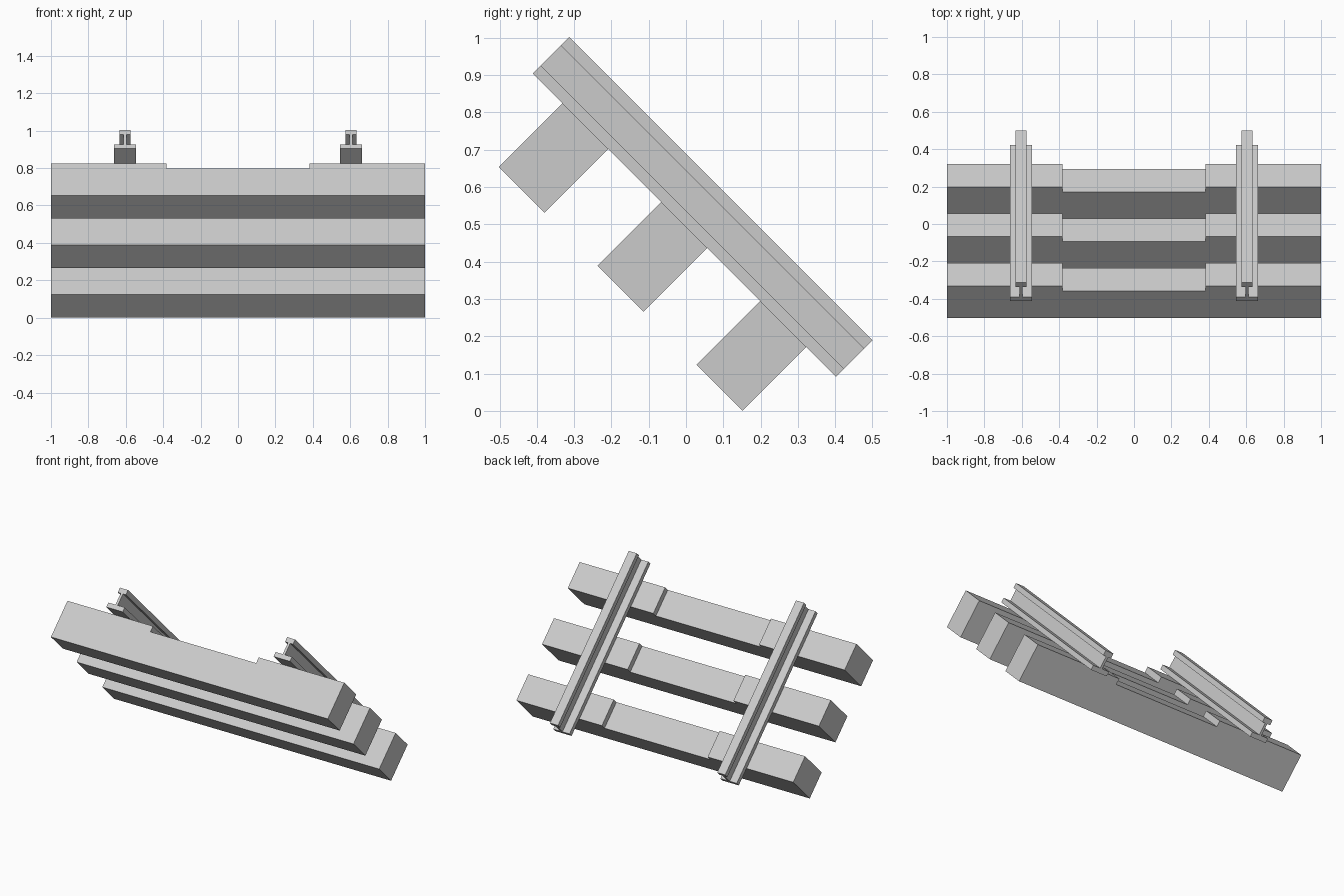
import bpy, bmesh
from math import radians
from mathutils import Matrix

if "Cube" in bpy.data.objects:
    bpy.data.objects.remove(bpy.data.objects["Cube"])

TILT = Matrix.Rotation(radians(-45), 4, 'X')   # whole track leans 45 degrees
MID = -0.3555                                  # track centre along its length


def extrude_profile(name, half, length, x=0.0, y=0.0):
    """Mirror a half profile (x, z) in x, then extrude it along the track."""
    pts = half + [(-px, pz) for px, pz in reversed(half)]
    bm = bmesh.new()
    face = bm.faces.new([bm.verts.new((px, -length / 2, pz)) for px, pz in pts])
    res = bmesh.ops.extrude_face_region(bm, geom=[face])
    verts = [g for g in res["geom"] if isinstance(g, bmesh.types.BMVert)]
    bmesh.ops.translate(bm, verts=verts, vec=(0, length, 0))
    bmesh.ops.recalc_face_normals(bm, faces=bm.faces[:])
    mesh = bpy.data.meshes.new(name)
    bm.to_mesh(mesh)
    bm.free()
    obj = bpy.data.objects.new(name, mesh)
    bpy.context.collection.objects.link(obj)
    obj.matrix_world = TILT @ Matrix.Translation((x, y, 0))
    return obj


# Sleepers with a shallow recess between the rails
sleeper = [(1.0, 0.1075), (1.0, 0.349), (0.382, 0.349), (0.382, 0.311)]
for i in range(3):
    extrude_profile(f"sleeper_{i + 1}", sleeper, 0.174, y=MID + (i - 1) * 0.375)

# Rails: wide foot, thin web, narrow head
rail = [(0.059, 0.349), (0.059, 0.379), (0.008, 0.379),
        (0.008, 0.4555), (0.029, 0.4555), (0.029, 0.487)]
for side, x in (("left", -0.604), ("right", 0.604)):
    extrude_profile(f"rail_{side}", rail, 1.15, x=x, y=MID)
